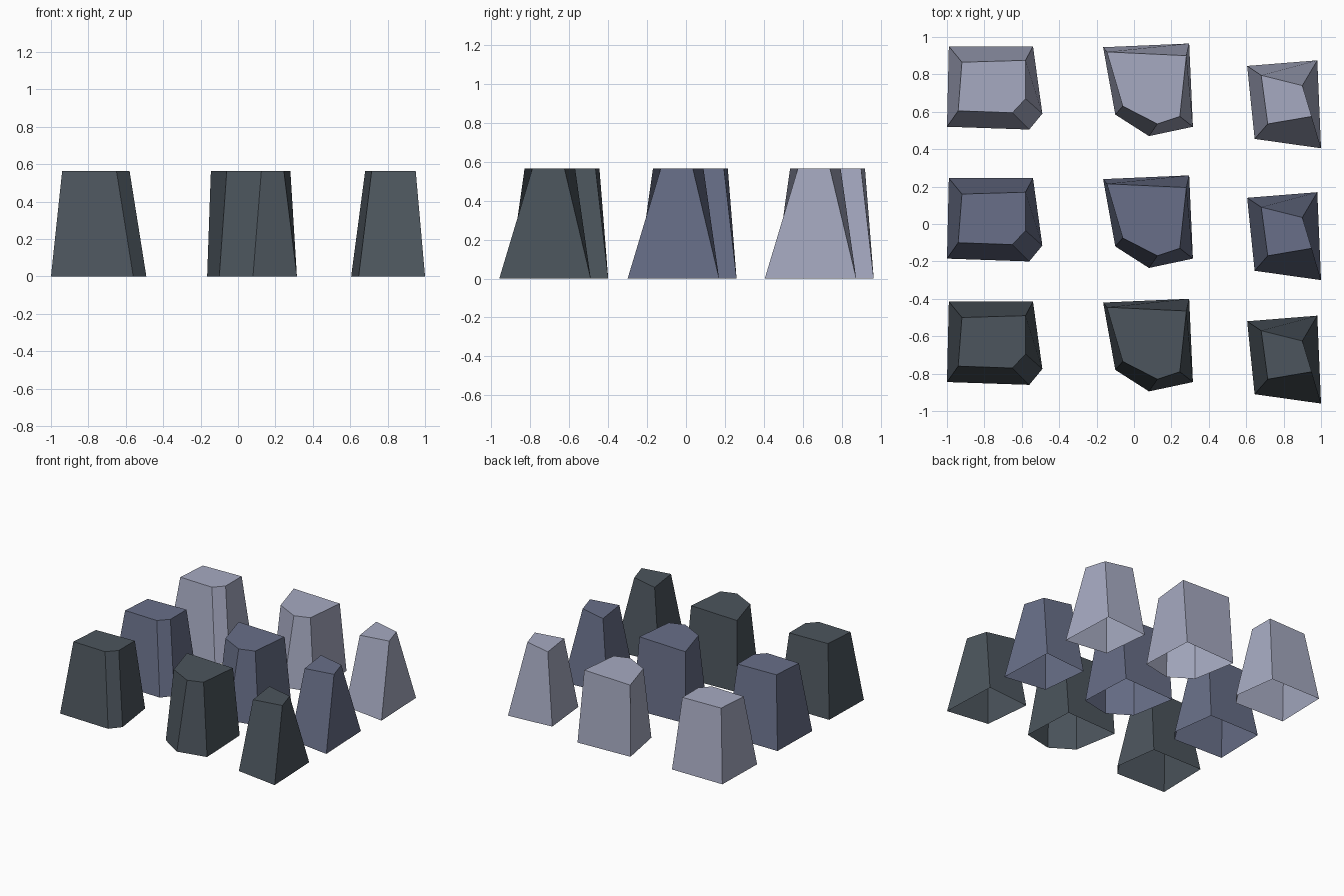
import bpy, bmesh

if "Cube" in bpy.data.objects:
    bpy.data.objects.remove(bpy.data.objects["Cube"])

HEIGHT = 0.565


def srgb(*rgb):
    lin = [(c / 255 / 12.92) if c <= 10 else ((c / 255 + 0.055) / 1.055) ** 2.4 for c in rgb]
    return (*lin, 1.0)


def material(name, *rgb):
    m = bpy.data.materials.new(name)
    m.diffuse_color = srgb(*rgb)
    m.use_nodes = True
    m.node_tree.nodes["Principled BSDF"].inputs["Base Color"].default_value = m.diffuse_color
    return m


# Each rock: base outline and top outline (counter-clockwise seen from above), back row position
ROCKS = {
    "wide_rock": (
        [(-1.0, .52), (-.56, .505), (-.49, .59), (-.54, .95), (-.99, .95)],
        [(-.94, .605), (-.65, .595), (-.58, .67), (-.58, .875), (-.92, .865)]),
    "wedge_rock": (
        [(-.10, .585), (.08, .47), (.315, .52), (.295, .965), (-.165, .945)],
        [(-.06, .63), (.125, .535), (.245, .575), (.28, .90), (-.145, .92)]),
    "narrow_rock": (
        [(.645, .455), (1.0, .405), (.98, .875), (.605, .845)],
        [(.715, .535), (.95, .575), (.90, .74), (.68, .795)]),
}

# Rows from back to front: name, y offset, stone colour
ROWS = [
    ("back", 0.0, material("pale stone", 166, 170, 193)),
    ("middle", -0.705, material("blue grey stone", 104, 111, 136)),
    ("front", -1.365, material("dark slate", 76, 85, 93)),
]


def rock(name, base, top, dy, mat):
    """Tapered shell with a flat cap, open underneath."""
    bm = bmesh.new()
    low = [bm.verts.new((x, y + dy, 0)) for x, y in base]
    high = [bm.verts.new((x, y + dy, HEIGHT)) for x, y in top]
    n = len(low)
    for i in range(n):
        j = (i + 1) % n
        bm.faces.new((low[i], low[j], high[j], high[i]))
    bm.faces.new(high)
    mesh = bpy.data.meshes.new(name)
    bm.to_mesh(mesh)
    bm.free()
    mesh.materials.append(mat)
    bpy.context.collection.objects.link(bpy.data.objects.new(name, mesh))


for row, dy, mat in ROWS:
    for name, (base, top) in ROCKS.items():
        rock(f"{row}_{name}", base, top, dy, mat)
